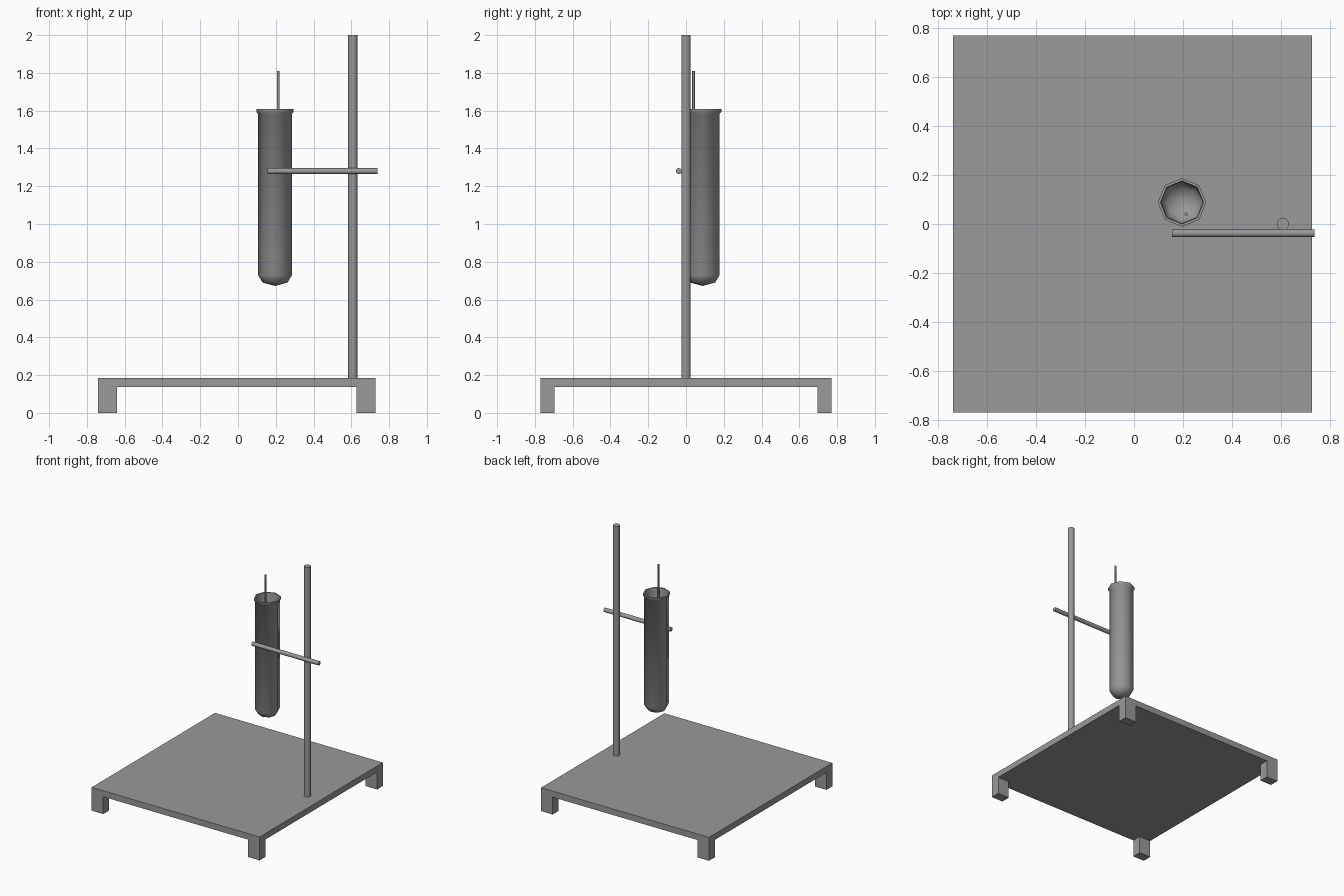
import bpy, bmesh, math
from mathutils import Matrix, Vector

if "Cube" in bpy.data.objects:
    bpy.data.objects.remove(bpy.data.objects["Cube"])

grey = bpy.data.materials.new("plain grey")
grey.diffuse_color = (0.32, 0.32, 0.32, 1)
grey.use_nodes = True
grey.node_tree.nodes["Principled BSDF"].inputs["Base Color"].default_value = grey.diffuse_color


def finish(name, bm, smooth=None):
    bmesh.ops.recalc_face_normals(bm, faces=bm.faces[:])
    mesh = bpy.data.meshes.new(name)
    bm.to_mesh(mesh)
    bm.free()
    mesh.materials.append(grey)
    ob = bpy.data.objects.new(name, mesh)
    bpy.context.collection.objects.link(ob)
    if smooth:
        bpy.ops.object.select_all(action='DESELECT')
        ob.select_set(True)
        bpy.context.view_layer.objects.active = ob
        bpy.ops.object.shade_smooth_by_angle(angle=math.radians(smooth))
    return ob


def box(name, lo, hi):
    lo, hi = Vector(lo), Vector(hi)
    bm = bmesh.new()
    bmesh.ops.create_cube(bm, size=1, matrix=Matrix.Translation((lo + hi) / 2)
                          @ Matrix.Diagonal((*(hi - lo), 1)))
    return finish(name, bm)


def bar(name, start, end, radius, sides):
    start, end = Vector(start), Vector(end)
    axis = end - start
    bm = bmesh.new()
    bmesh.ops.create_cone(bm, cap_ends=True, segments=sides, radius1=radius,
                          radius2=radius, depth=axis.length,
                          matrix=Matrix.Translation((start + end) / 2)
                          @ axis.to_track_quat('Z', 'Y').to_matrix().to_4x4())
    return finish(name, bm, 50)


def lathe(name, profile, centre, sides, smooth):
    bm = bmesh.new()
    verts = [bm.verts.new((r, 0, z)) for r, z in profile]
    edges = [bm.edges.new(pair) for pair in zip(verts, verts[1:])]
    bmesh.ops.spin(bm, geom=verts + edges, cent=(0, 0, 0), axis=(0, 0, 1),
                   angle=math.tau, steps=sides)
    bmesh.ops.remove_doubles(bm, verts=bm.verts[:], dist=1e-4)
    bmesh.ops.translate(bm, verts=bm.verts[:], vec=(*centre, 0))
    return finish(name, bm, smooth)


# Base plate with a foot in each corner
box("base_plate", (-0.74, -0.77, 0.137), (0.728, 0.77, 0.185))
for side, x0, x1 in (("left", -0.74, -0.64), ("right", 0.627, 0.728)):
    for end, y0, y1 in (("front", -0.77, -0.697), ("back", 0.697, 0.77)):
        box(f"{end}_{side}_foot", (x0, y0, 0), (x1, y1, 0.137))

# Upright post and the cross rod in front of it
bar("post", (0.608, 0, 0.185), (0.608, 0, 2), 0.025, 20)
bar("cross_rod", (0.155, -0.038, 1.28), (0.738, -0.038, 1.28), 0.016, 12)

# Open eight-sided test tube with a lip and thin wall
tube = [(0, 0.672), (0.066, 0.69), (0.09, 0.73), (0.09, 1.585),
        (0.099, 1.592), (0.099, 1.608), (0.088, 1.608),
        (0.085, 1.585), (0.085, 0.732), (0.062, 0.696), (0, 0.68)]
lathe("test_tube", tube, (0.196, 0.088), 8, 50)

# Thin stirring rod standing in the tube
bar("stirring_rod", (0.213, 0.04, 0.75), (0.213, 0.04, 1.81), 0.007, 8)
